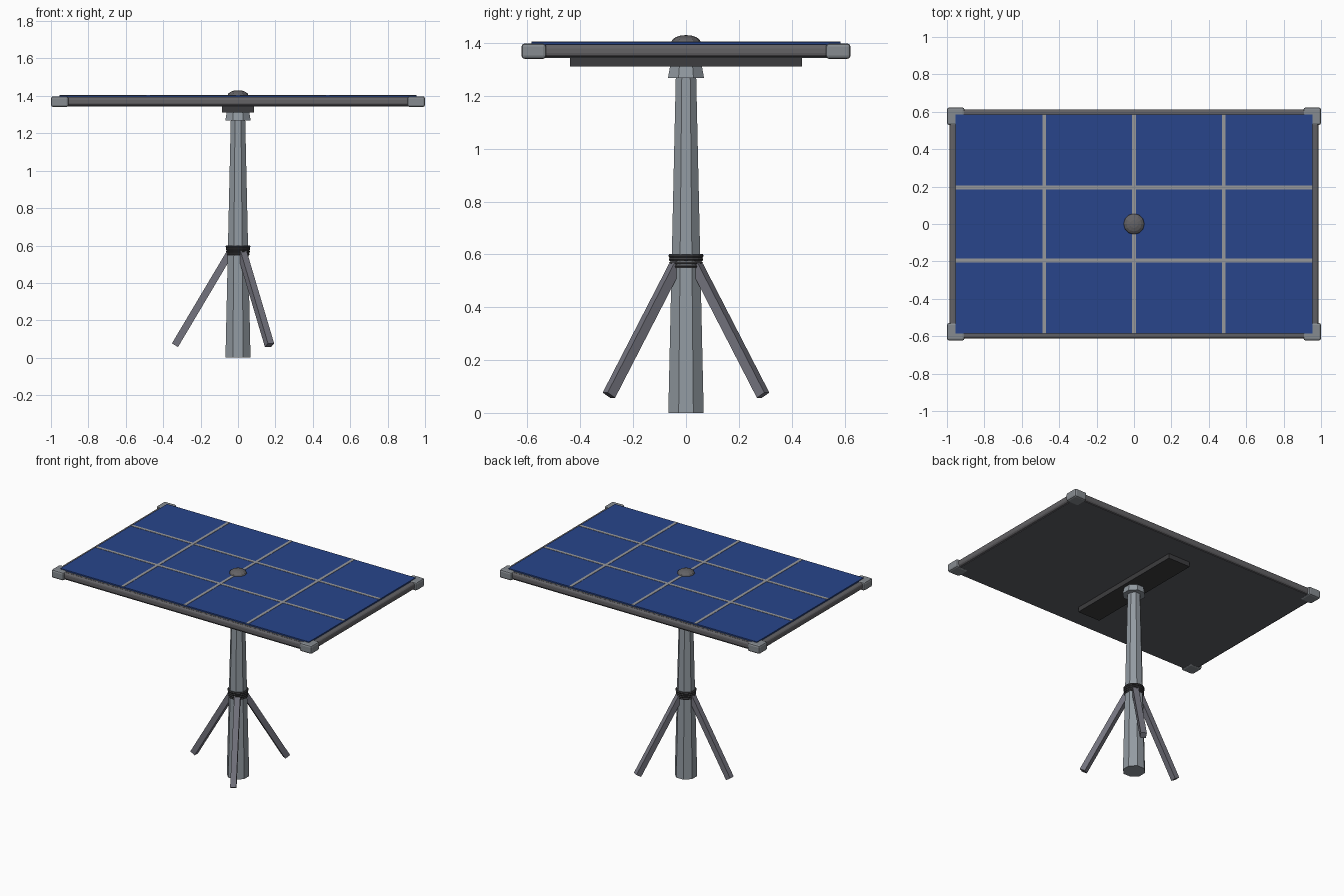
import bpy, bmesh, math
from mathutils import Matrix, Vector

cube = bpy.data.objects.get("Cube")
if cube:
    bpy.data.objects.remove(cube, do_unlink=True)


def material(name, r, g, b):
    m = bpy.data.materials.new(name)
    m.use_nodes = True
    m.diffuse_color = (r, g, b, 1)
    bsdf = next(n for n in m.node_tree.nodes if n.type == 'BSDF_PRINCIPLED')
    bsdf.inputs["Base Color"].default_value = (r, g, b, 1)
    return m


STEEL = material("light steel", 0.29, 0.325, 0.36)
CORNER = material("corner steel", 0.24, 0.26, 0.28)
LEG = material("leg grey", 0.175, 0.175, 0.21)
RAIL = material("rail grey", 0.125, 0.122, 0.13)
BLUE = material("cell blue", 0.021, 0.059, 0.258)
GRID = material("grid grey", 0.31, 0.315, 0.33)
BOARD = material("board charcoal", 0.11, 0.114, 0.13)
BLACK = material("near black", 0.046, 0.046, 0.049)


def finish(name, bm, mat, matrix=Matrix(), bevel=0, segments=1):
    bmesh.ops.recalc_face_normals(bm, faces=bm.faces)
    mesh = bpy.data.meshes.new(name)
    bm.to_mesh(mesh)
    bm.free()
    mesh.materials.append(mat)
    ob = bpy.data.objects.new(name, mesh)
    ob.matrix_world = matrix
    bpy.context.collection.objects.link(ob)
    if bevel:
        mod = ob.modifiers.new("Bevel", 'BEVEL')
        mod.width, mod.segments = bevel, segments
    return ob


def box(name, center, size, mat, bevel=0, segments=1, rotation=Matrix()):
    bm = bmesh.new()
    bmesh.ops.create_cube(bm, size=1)
    bmesh.ops.scale(bm, vec=size, verts=bm.verts)
    return finish(name, bm, mat, Matrix.Translation(center) @ rotation, bevel, segments)


def octagon_column(name, z0, z1, half0, half1, mat):
    # Half widths are measured to the flats, which face the axes
    k = 1 / math.cos(math.pi / 8)
    bm = bmesh.new()
    bmesh.ops.create_cone(bm, cap_ends=True, segments=8, radius1=half0 * k,
                          radius2=half1 * k, depth=z1 - z0)
    bmesh.ops.rotate(bm, verts=bm.verts, matrix=Matrix.Rotation(math.pi / 8, 3, 'Z'))
    return finish(name, bm, mat, Matrix.Translation((0, 0, (z0 + z1) / 2)))


# Pole and top collar
octagon_column("pole", 0, 1.30, 0.067, 0.038, STEEL)
octagon_column("collar", 1.268, 1.315, 0.068, 0.06, STEEL)

# Stacked binding rings
for i in range(4):
    bpy.ops.mesh.primitive_torus_add(major_segments=16, minor_segments=6,
                                     major_radius=0.055 + 0.0015 * i, minor_radius=0.0075,
                                     location=(0, 0, 0.554 + 0.0135 * i))
    ring = bpy.context.object
    ring.name = f"binding_ring_{i + 1}"
    ring.data.materials.append(BLACK)

# Three splayed legs
for name, degrees in (("right_leg", 180), ("back_leg", 60), ("front_leg", -60)):
    a = math.radians(degrees)
    out = Vector((math.cos(a), math.sin(a), 0))
    foot = out * 0.337 + Vector((0, 0, 0.067))
    top = out * 0.038 + Vector((0, 0, 0.57))
    rotation = (top - foot).to_track_quat('Z', 'Y').to_matrix().to_4x4()
    box(name, (foot + top) / 2, (0.038, 0.038, (top - foot).length), LEG,
        rotation=rotation)

# Mounting beam and panel
box("mounting_beam", (0, 0, 1.329), (0.17, 0.88, 0.036), BLACK)
box("back_board", (0, 0, 1.369), (1.94, 1.20, 0.05), BOARD)
box("solar_cells", (0, 0, 1.398), (1.91, 1.17, 0.01), BLUE)

# Grid strips
for i, x in enumerate((-0.48, 0, 0.48)):
    box(f"long_strip_{i + 1}", (x, 0, 1.403), (0.02, 1.17, 0.004), GRID)
for i, y in enumerate((-0.195, 0.195)):
    box(f"cross_strip_{i + 1}", (0, y, 1.403), (1.91, 0.02, 0.0036), GRID)

# Frame rails and corner blocks
for s, end, side in ((-1, "front", "right"), (1, "back", "left")):
    box(f"{end}_rail", (0, s * 0.594, 1.371), (1.88, 0.036, 0.046), RAIL, 0.015, 3)
    box(f"{side}_rail", (s * 0.968, 0, 1.371), (0.036, 1.12, 0.046), RAIL, 0.015, 3)
    for t, word in ((-1, "right"), (1, "left")):
        box(f"{end}_{word}_corner", (t * 0.953, s * 0.576, 1.369),
            (0.094, 0.094, 0.058), CORNER, 0.012, 2)

# Low dome at the centre
bm = bmesh.new()
bmesh.ops.create_uvsphere(bm, u_segments=12, v_segments=8, radius=0.056)
bmesh.ops.scale(bm, vec=(1, 1, 0.5), verts=bm.verts)
finish("centre_dome", bm, RAIL, Matrix.Translation((0, 0, 1.402)))
